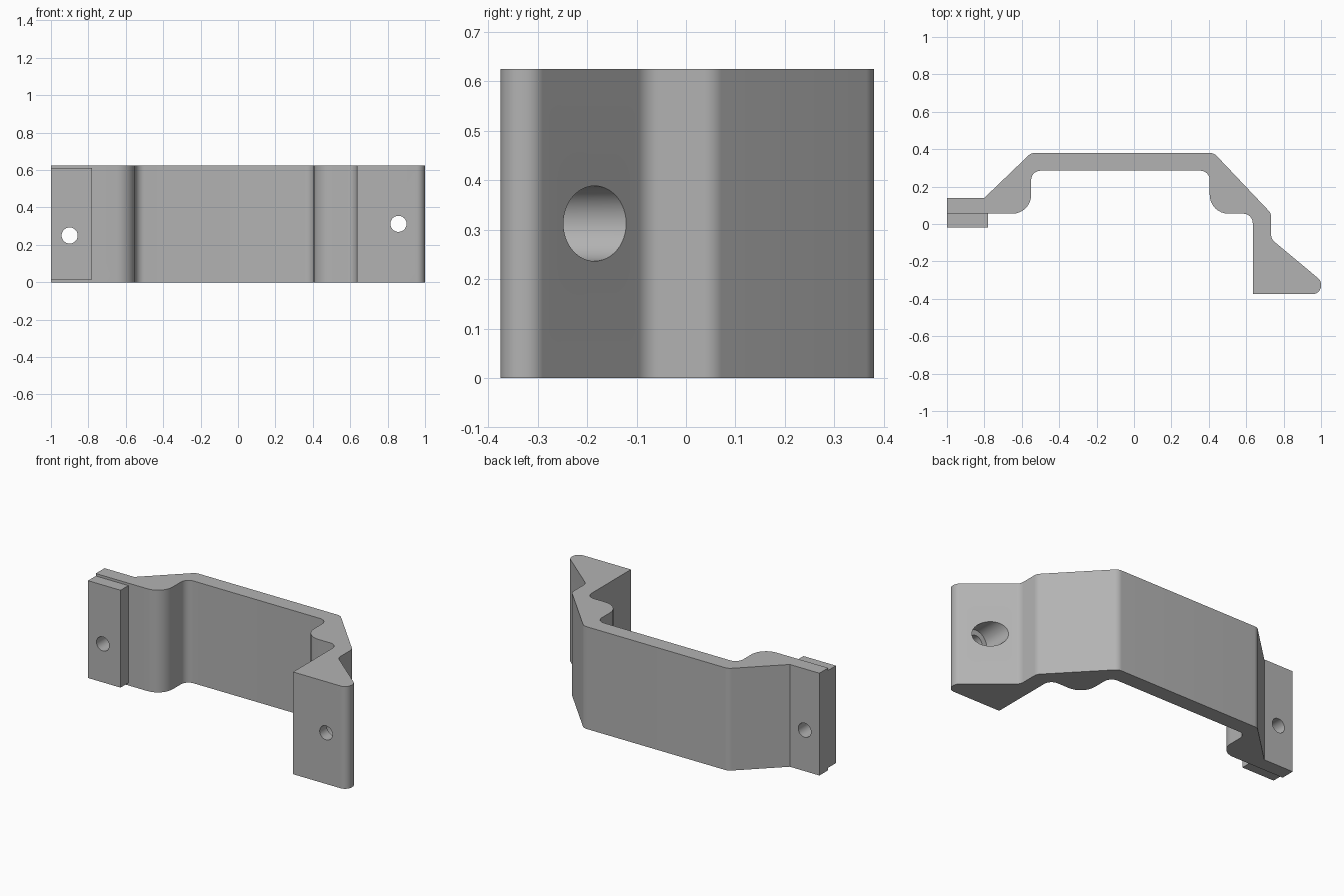
import bpy, bmesh, math
from mathutils import Vector

cube = bpy.data.objects.get("Cube")
if cube:
    bpy.data.objects.remove(cube, do_unlink=True)

HEIGHT = 0.625

grey = bpy.data.materials.new("plain grey")
grey.use_nodes = True
grey.diffuse_color = (0.45, 0.45, 0.45, 1)
grey.node_tree.nodes["Principled BSDF"].inputs["Base Color"].default_value = (0.45, 0.45, 0.45, 1)


def rounded(corners, steps=8):
    """Turn (x, y, radius) corners into an outline with filleted corners."""
    points = []
    for i, (x, y, r) in enumerate(corners):
        p = Vector((x, y))
        if r == 0:
            points.append(p)
            continue
        a = (Vector(corners[i - 1][:2]) - p).normalized()
        b = (Vector(corners[(i + 1) % len(corners)][:2]) - p).normalized()
        half = a.angle(b) / 2
        centre = p + (a + b).normalized() * r / math.sin(half)
        start = p + a * r / math.tan(half) - centre
        end = p + b * r / math.tan(half) - centre
        sweep = math.pi - 2 * half
        for k in range(steps + 1):
            t = k / steps
            points.append(centre + (start * math.sin((1 - t) * sweep)
                                    + end * math.sin(t * sweep)) / math.sin(sweep))
    return points


def extrude(name, outline, z0, z1):
    """Upright prism over an outline."""
    bm = bmesh.new()
    face = bm.faces.new([bm.verts.new((p[0], p[1], z0)) for p in outline])
    top = bmesh.ops.extrude_face_region(bm, geom=[face])["geom"]
    bmesh.ops.translate(bm, vec=(0, 0, z1 - z0),
                        verts=[v for v in top if isinstance(v, bmesh.types.BMVert)])
    bmesh.ops.recalc_face_normals(bm, faces=bm.faces)
    mesh = bpy.data.meshes.new(name)
    bm.to_mesh(mesh)
    bm.free()
    mesh.materials.append(grey)
    obj = bpy.data.objects.new(name, mesh)
    bpy.context.collection.objects.link(obj)
    return obj


def drill(obj, x, z, radius, y0, y1):
    """Cut a round hole running along y."""
    bpy.ops.mesh.primitive_cylinder_add(vertices=48, radius=radius, depth=y1 - y0,
                                        location=(x, (y0 + y1) / 2, z),
                                        rotation=(math.pi / 2, 0, 0))
    cutter = bpy.context.object
    cutter.name = "hole_cutter"
    cutter.hide_render = True
    cutter.data.materials.append(grey)
    mod = obj.modifiers.new("hole", "BOOLEAN")
    mod.operation = "DIFFERENCE"
    mod.solver = "EXACT"
    mod.object = cutter
    bpy.context.view_layer.objects.active = obj
    bpy.ops.object.modifier_apply(modifier=mod.name)
    bpy.data.objects.remove(cutter, do_unlink=True)


# Bent strap with the wedge-shaped foot on its left end
strap = extrude("bracket_strap", rounded([
    (-1, 0.14, 0), (-0.8, 0.14, 0),
    (-0.55, 0.38, 0.05), (0.427, 0.38, 0.05),
    (0.733, 0.057, 0.05), (0.733, -0.08, 0.05),
    (1, -0.303, 0.045), (1, -0.375, 0.045),
    (0.635, -0.375, 0),
    (0.635, 0.055, 0.05), (0.405, 0.055, 0.1),
    (0.405, 0.285, 0.05), (-0.55, 0.285, 0.05),
    (-0.55, 0.055, 0.1), (-1, 0.055, 0),
]), 0, HEIGHT)

# Flat pad on the front of the right end
pad = extrude("mounting_pad", [(-1, -0.02), (-0.78, -0.02), (-0.78, 0.055), (-1, 0.055)],
              0.015, 0.61)

# Screw holes, with a counterbore behind the foot
for part in (strap, pad):
    drill(part, -0.9, 0.25, 0.043, -0.2, 0.3)
drill(strap, 0.858, HEIGHT / 2, 0.043, -0.5, 0)
drill(strap, 0.858, HEIGHT / 2, 0.076, -0.305, 0)

# Smooth fillets and bores, crisp edges
for part in (strap, pad):
    bpy.ops.object.select_all(action="DESELECT")
    part.select_set(True)
    bpy.context.view_layer.objects.active = part
    bpy.ops.object.shade_smooth_by_angle(angle=math.radians(25))
